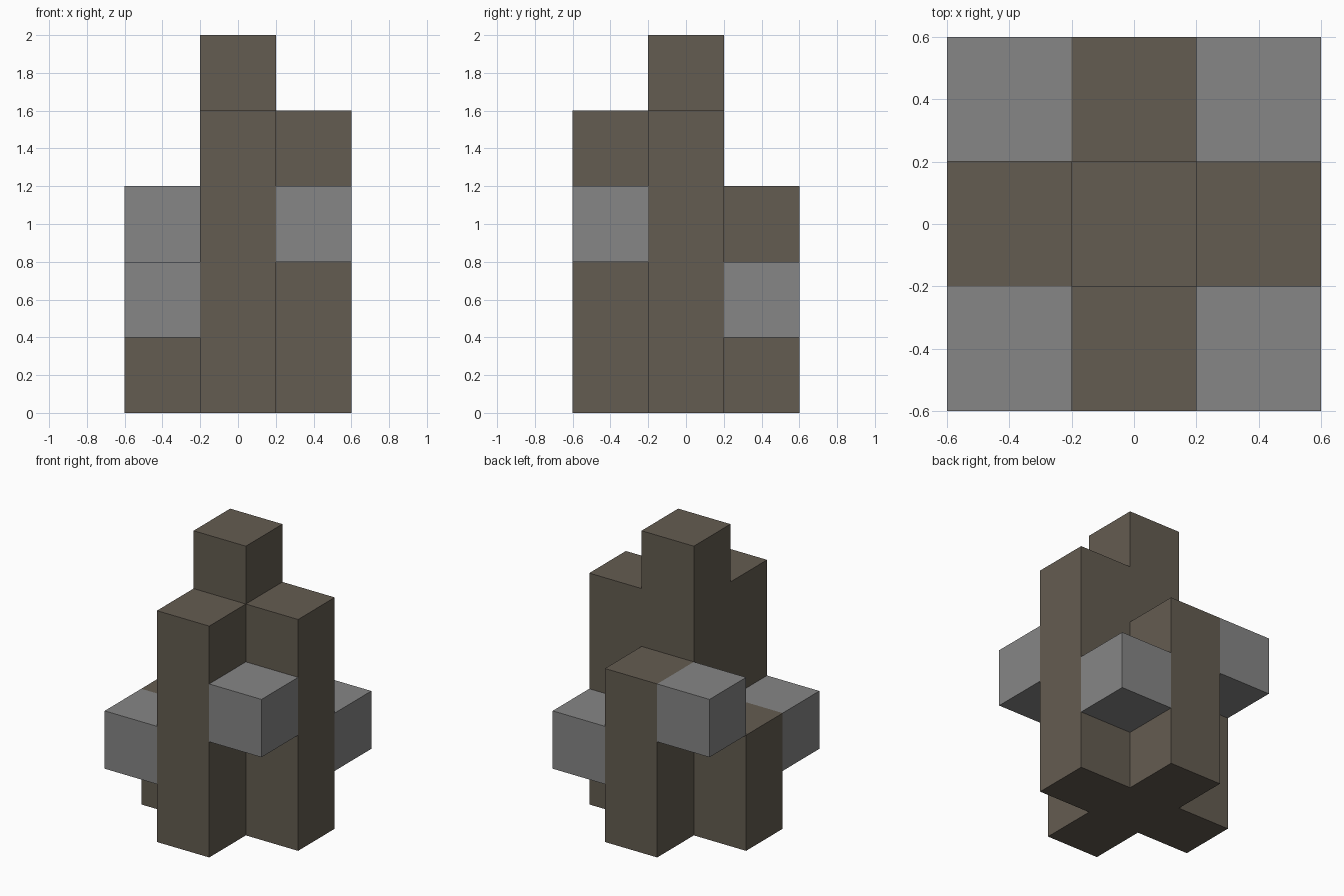
import bpy

default = bpy.data.objects.get("Cube")
if default:
    bpy.data.objects.remove(default, do_unlink=True)

UNIT = 0.4  # side of one building block


def make_material(name, rgb):
    colour = (*rgb, 1.0)
    mat = bpy.data.materials.new(name)
    mat.use_nodes = True
    mat.diffuse_color = colour
    bsdf = next(n for n in mat.node_tree.nodes if n.type == "BSDF_PRINCIPLED")
    bsdf.inputs["Base Color"].default_value = colour
    bsdf.inputs["Roughness"].default_value = 0.9
    return mat


brown = make_material("dark brown", (0.127, 0.107, 0.082))
grey = make_material("mid grey", (0.238, 0.238, 0.238))


def block(name, column, row, bottom, height, mat):
    """Square block on the grid; every argument counts whole units."""
    centre = (column * UNIT, row * UNIT, (bottom + height / 2) * UNIT)
    bpy.ops.mesh.primitive_cube_add(size=1, location=centre)
    obj = bpy.context.object
    obj.name = name
    obj.scale = (UNIT, UNIT, height * UNIT)
    bpy.ops.object.transform_apply(location=False, rotation=False, scale=True)
    obj.data.materials.append(mat)


# Central trunk and the four columns around it
block("centre_column", 0, 0, 0, 5, brown)
block("front_column", 0, -1, 0, 4, brown)
block("left_column", 1, 0, 0, 4, brown)
block("back_column", 0, 1, 0, 3, brown)
block("right_column", -1, 0, 0, 2, brown)

# Floating cubes wedged into the four corners
block("front_left_cube", 1, -1, 2, 1, grey)
block("back_right_cube", -1, 1, 2, 1, grey)
block("front_right_cube", -1, -1, 1, 1, grey)
block("back_left_cube", 1, 1, 1, 1, grey)
